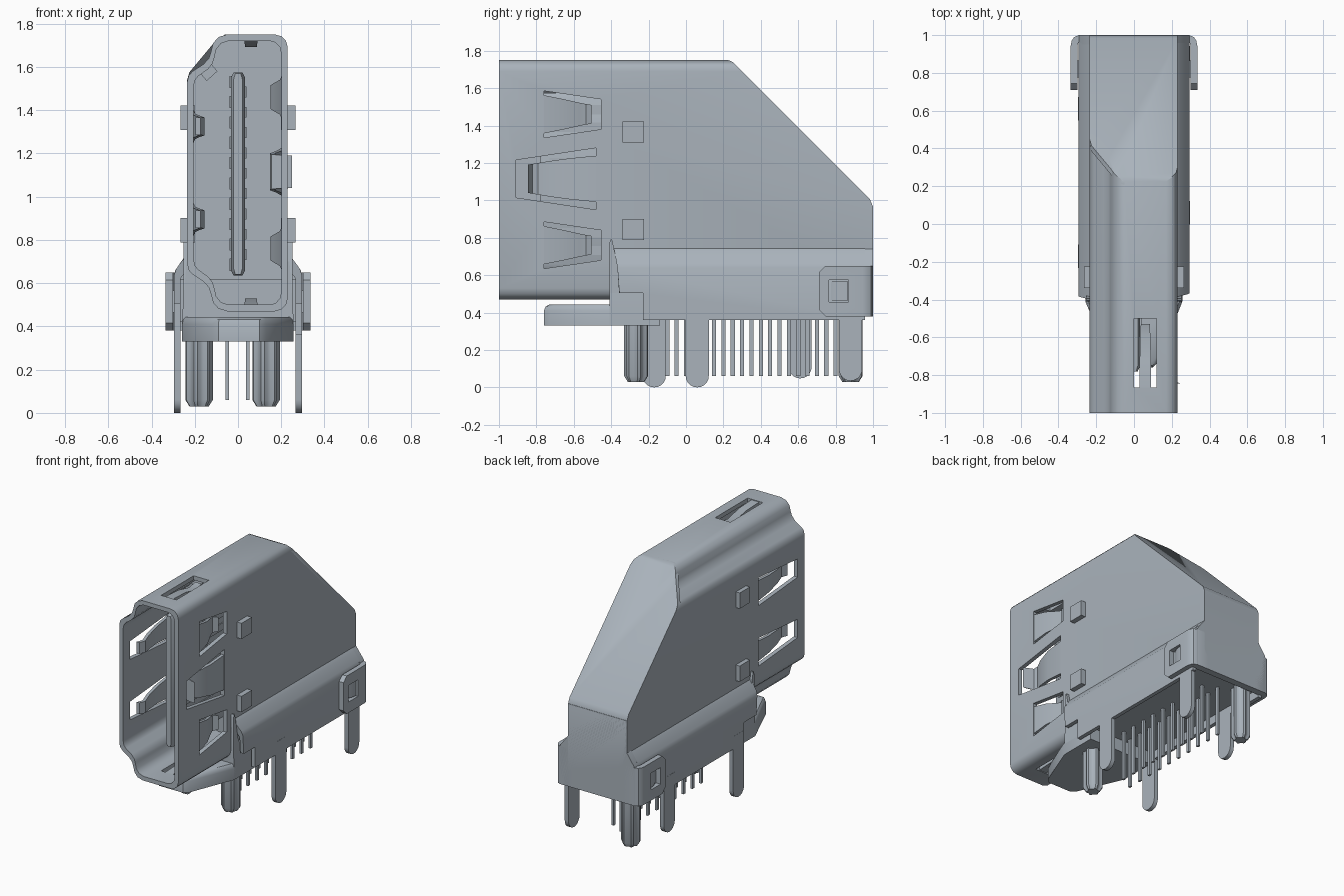
import bpy, bmesh, math
from mathutils import Vector

if "Cube" in bpy.data.objects:
    bpy.data.objects.remove(bpy.data.objects["Cube"], do_unlink=True)

COLOUR = (0.40, 0.45, 0.50, 1)
metal = bpy.data.materials.new("blue_grey_metal")
metal.use_nodes = True
metal.diffuse_color = COLOUR
metal.node_tree.nodes["Principled BSDF"].inputs["Base Color"].default_value = COLOUR


def smooth(me):
    for p in me.polygons:
        p.use_smooth = True
    me.set_sharp_from_angle(angle=math.radians(33))


def loft(name, rings, planes=()):
    """Closed solid through rings of points, optionally trimmed by planes."""
    bm = bmesh.new()
    vs = [[bm.verts.new(p) for p in r] for r in rings]
    n = len(vs[0])
    for a, b in zip(vs, vs[1:]):
        for i in range(n):
            bm.faces.new((a[i], a[(i + 1) % n], b[(i + 1) % n], b[i]))
    bm.faces.new(vs[0][::-1])
    bm.faces.new(vs[-1])
    for co, no in planes:
        bmesh.ops.bisect_plane(bm, geom=bm.verts[:] + bm.edges[:] + bm.faces[:],
                               plane_co=co, plane_no=no, clear_outer=True)
        bmesh.ops.holes_fill(bm, edges=bm.edges[:], sides=0)
    bmesh.ops.recalc_face_normals(bm, faces=bm.faces[:])
    me = bpy.data.meshes.new(name)
    bm.to_mesh(me)
    bm.free()
    me.materials.append(metal)
    smooth(me)
    ob = bpy.data.objects.new(name, me)
    bpy.context.scene.collection.objects.link(ob)
    return ob


def prism_y(name, pts, y0, y1, planes=()):   # pts are (x, z)
    return loft(name, [[(x, y, z) for x, z in pts] for y in (y0, y1)], planes)


def prism_x(name, pts, x0, x1):              # pts are (y, z)
    return loft(name, [[(x, y, z) for y, z in pts] for x in (x0, x1)])


def prism_z(name, pts, z0, z1):              # pts are (x, y)
    return loft(name, [[(x, y, z) for x, y in pts] for z in (z0, z1)])


def box(name, x0, x1, y0, y1, z0, z1):
    return prism_z(name, [(x0, y0), (x1, y0), (x1, y1), (x0, y1)], z0, z1)


def cut(ob, *cutters):
    """Subtract the cutters, then remove them."""
    for c in cutters:
        c.hide_render = True
        m = ob.modifiers.new("cut", "BOOLEAN")
        m.operation, m.solver, m.object = "DIFFERENCE", "EXACT", c
    bpy.context.view_layer.update()
    dg = bpy.context.evaluated_depsgraph_get()
    me = bpy.data.meshes.new_from_object(ob.evaluated_get(dg))
    ob.modifiers.clear()
    ob.data = me
    smooth(me)
    for c in cutters:
        bpy.data.objects.remove(c, do_unlink=True)


# Mouth profile, mirrored about its middle height
MID = 1.11
half = [(.23, 1.69), (.222, 1.72), (.2, 1.742), (.17, 1.75), (-.05, 1.75), (-.09, 1.738),
        (-.115, 1.71), (-.125, 1.67), (-.135, 1.64), (-.16, 1.612), (-.21, 1.58),
        (-.228, 1.56), (-.235, 1.53)]
outer = half + [(x, 2 * MID - z) for x, z in reversed(half)]
inner = [(-.0025 + (x + .0025) * .871, MID + (z - MID) * .953) for x, z in outer]


def cavity():
    return prism_y("cavity_cutter", inner, -1.1, -.15)


# Outer shell with the sloping rear
slope = Vector((0, 1, 1))
trims = [((0, .24, 1.75), slope), ((0, .225, 1.75), Vector((0, .41, 1))),
         ((0, 1, .965), Vector((0, 1, .41)))]
shell = prism_y("shell", outer, -1, 1, trims)

# Spring layout: root half height, tip half height, centre and side
springs = [(1, z, [(-.775, .216, .105), (-.65, .204, .08), (-.57, .172, .062),
                   (-.535, .162, .055), (-.505, .19, .05)],
            [(-.76, .125), (-.455, .08)]) for z in (1.46, .76)]
springs.append((1, 1.115, [(-.465, .216, .125), (-.62, .212, .11), (-.73, .185, .095),
                           (-.79, .158, .085), (-.82, .165, .08), (-.845, .238, .075)],
                [(-.91, .1), (-.48, .165)]))
springs += [(-1, z, [(-.465, .216, .075), (-.62, .21, .06), (-.74, .19, .05),
                     (-.82, .167, .042), (-.86, .185, .04)],
             [(-.92, .065), (-.48, .1)]) for z in (1.325, .895)]
windows = [cavity()]
for s, zc, path, ((ya, ha), (yb, hb)) in springs:
    windows.append(prism_x("window_cutter", [(ya, zc - ha), (yb, zc - hb), (yb, zc + hb),
                                             (ya, zc + ha)], s * .1, s * .4))
for s in (1, -1):
    z = MID + s * .64
    windows.append(box("window_cutter", 0, .12, -.865, -.5, z - .1, z + .1))
cut(shell, *windows)

# Side contact springs
for s, zc, path, _ in springs:
    loft("side_spring", [[(s * (d + e), y, zc + k * h) for e, k in
                          ((-.011, -1), (.011, -1), (.011, 1), (-.011, 1))] for y, d, h in path])
# Top and bottom contact springs
for s in (1, -1):
    loft("end_spring", [[(.06 + k * w, y, MID + s * (d + e)) for e, k in
                         ((-.011, -1), (.011, -1), (.011, 1), (-.011, 1))]
                        for y, d, w in [(-.875, .625, .031), (-.72, .618, .03),
                                        (-.6, .592, .027), (-.53, .605, .024)]])

# Sloping rear cover with a plain chamfer
cover = [(.23, .9), (.23, 1.69), (.2, 1.742), (.17, 1.75), (-.06, 1.75), (-.1, 1.725),
         (-.225, 1.575), (-.235, 1.54), (-.235, .9)]
prism_y("rear_cover", cover, .2, 1, trims + [((0, .21, 1.75), -slope)])

# Raised side stops and the chamfer stop
for s in (1, -1):
    for z in (1.365, .845):
        box("side_stop", s * .2, s * .266, -.34, -.225, z - .056, z + .056)
prism_y("chamfer_stop", [(-.175, 1.57), (-.145, 1.535), (-.095, 1.58), (-.125, 1.615)], -.35, -.22)

# Contact tongue inside the mouth
tongue = [(-.033, .66), (-.02, .635), (.02, .635), (.033, .66),
          (.033, 1.55), (.02, 1.575), (-.02, 1.575), (-.033, 1.55)]
loft("contact_tongue", [[(x * k, y, MID + (z - MID) * (.97 + .03 * k)) for x, z in tongue]
                        for y, k in ((-.78, .6), (-.75, 1), (-.14, 1))])
for i in range(10):
    z = .685 + i * .094
    box("tongue_contact", -.039, 0, -.73, -.14, z - .028, z + .028)
    if i < 9:
        box("tongue_contact", 0, .039, -.73, -.14, z + .022, z + .072)

# Plastic base: front block, tapered foot and underside
front = prism_y("base_front", [(-.258, .33), (.256, .33), (.256, .45), (.238, .7),
                               (-.238, .7), (-.258, .45)], -.41, -.14)
cut(front, cavity())
foot = [(-.09, -.76), (.1, -.76), (.13, -.73), (.256, -.41), (.256, -.23),
        (-.258, -.23), (-.258, -.41), (-.12, -.73)]
loft("base_foot", [[(x * k, y if y > -.7 else y + e, z) for x, y in foot]
                   for z, k, e in ((.33, 1, 0), (.41, 1, 0), (.432, .98, .01), (.443, .94, .03))])
box("base_underside", -.268, .268, -.16, .96, .42, .62)

# Flared skirt, gussets and latch tabs on both sides
skirt = [(.215, .755), (.232, .74), (.245, .722), (.285, .668), (.295, .64), (.295, .36),
         (.267, .36), (.267, .62), (.215, .69)]
for s in (1, -1):
    shift = 0 if s > 0 else -.015
    sk = loft("skirt", [[(s * x, -.345 - max(0, z - .52) * .18 + shift, z) for x, z in skirt],
                        [(s * x, .957, z) for x, z in skirt]])
    cut(sk, box("notch_cutter", s * .2, s * .4, -.6, -.23, .2, .505))
    prism_x("gusset", [(-.41, .4), (-.41, .77), (-.403, .79), (-.395, .79), (-.34, .52),
                       (-.34, .4)], s * .222, s * .252)
    tab = prism_z("latch_tab", [(s * x, y) for x, y in
                  ((.335, .71), (.335, .945), (.33, .97), (.317, .99), (.29, 1), (.2, 1),
                   (.2, .97), (.29, .97), (.3, .945), (.3, .71))], .38, .65)
    corners = [prism_x("corner_cutter", [(.7, z - k * .045), (.755, z + k * .01), (.7, z + k * .01)],
                       s * .25, s * .4) for z, k in ((.65, 1), (.38, -1))]
    cut(tab, box("hole_cutter", s * .25, s * .4, .765, .87, .457, .575), *corners)
    prism_z("latch_bump", [(s * .28, .775), (s * .3, .775), (s * .325, .83), (s * .325, .865),
                           (s * .28, .865)], .465, .567)

# Rear panel
prism_y("rear_panel", [(.23, .97), (.23, .74), (.29, .66), (.295, .64), (.295, .38),
                       (-.295, .38), (-.295, .64), (-.29, .66), (-.235, .74), (-.235, .97)], .95, 1)

# Solder legs with round ends
for s, y, z0 in ((1, .06, 0), (1, .88, .035), (-1, -.17, 0), (-1, .61, .048)):
    r = .062
    arc = [(y + r * math.cos(a), z0 + r + r * math.sin(a))
           for a in (math.pi * (1 + i / 10) for i in range(11))]
    prism_x("solder_leg", [(y - r, .45)] + arc + [(y + r, .45)], s * .266, s * .296)

# Ribbed locating pegs
for px, py in ((.13, -.267), (-.18, .88)):
    loft("locating_peg", [[(px + r * (1 if i % 4 < 2 else .8) * math.cos((i + .5) * math.tau / 24),
                            py + r * (1 if i % 4 < 2 else .8) * math.sin((i + .5) * math.tau / 24), z)
                           for i in range(24)]
                          for z, r in ((.03, .045), (.06, .064), (.44, .064))])

# Two staggered rows of contact pins
for i in range(19):
    x, y = (-.05, .045)[i % 2], -.1 + i * .05
    box("contact_pin", x - .008, x + .008, y - .011, y + .011, .06, .45)
